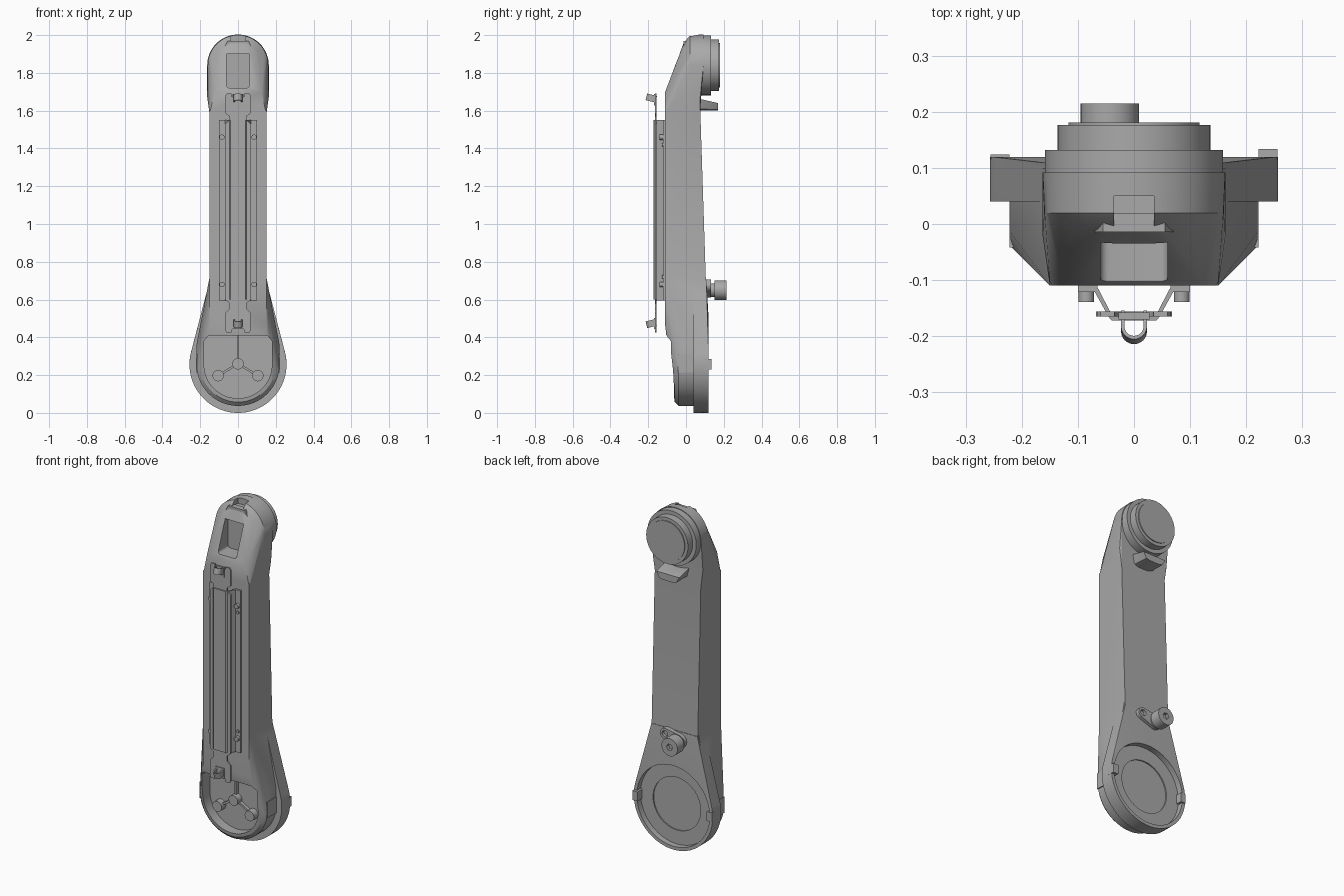
import bpy, bmesh, math
from mathutils import Vector, Matrix

old = bpy.data.objects.get("Cube")
if old:
    bpy.data.objects.remove(old, do_unlink=True)

grey = bpy.data.materials.new("plain grey")
grey.use_nodes = True
COLOUR = (0.4, 0.4, 0.4, 1)
grey.diffuse_color = COLOUR
for node in grey.node_tree.nodes:
    if node.type == 'BSDF_PRINCIPLED':
        node.inputs["Base Color"].default_value = COLOUR


def finish(name, bm):
    bmesh.ops.recalc_face_normals(bm, faces=bm.faces)
    mesh = bpy.data.meshes.new(name)
    bm.to_mesh(mesh)
    bm.free()
    mesh.materials.append(grey)
    obj = bpy.data.objects.new(name, mesh)
    bpy.context.scene.collection.objects.link(obj)
    return obj


def hull(name, points):
    bm = bmesh.new()
    for p in points:
        bm.verts.new(p)
    res = bmesh.ops.convex_hull(bm, input=bm.verts)
    junk = {g for g in res["geom_interior"] + res["geom_unused"] if isinstance(g, bmesh.types.BMVert)}
    bmesh.ops.delete(bm, geom=list(junk), context='VERTS')
    bmesh.ops.dissolve_limit(bm, angle_limit=0.01, verts=bm.verts, edges=bm.edges)
    return finish(name, bm)


def extrude(name, start, step):
    """Polygon of 3D points swept along a vector."""
    bm = bmesh.new()
    face = bm.faces.new([bm.verts.new(p) for p in start])
    res = bmesh.ops.extrude_face_region(bm, geom=[face], use_keep_orig=True)
    verts = [g for g in res["geom"] if isinstance(g, bmesh.types.BMVert)]
    bmesh.ops.translate(bm, verts=verts, vec=step)
    return finish(name, bm)


def prism(name, outline, y0, y1):
    return extrude(name, [(x, y0, z) for x, z in outline], (0, y1 - y0, 0))


def upright(name, outline, z0, z1):
    return extrude(name, [(x, y, z0) for x, y in outline], (0, 0, z1 - z0))


def arc(cx, cz, r, a0, a1, n):
    step = math.radians(a1 - a0) / n
    a = math.radians(a0)
    return [(cx + r * math.cos(a + i * step), cz + r * math.sin(a + i * step)) for i in range(n + 1)]


def disc(name, x, z, r, y0, y1, n=48):
    return prism(name, arc(x, z, r, 0, 360, n)[:-1], y0, y1)


def box(name, x0, x1, y0, y1, z0, z1):
    return prism(name, [(x0, z0), (x1, z0), (x1, z1), (x0, z1)], y0, y1)


def at(y, pts):
    return [(x, y, z) for x, z in pts]


def both(pts):
    return [(s * x, y, z) for x, y, z in pts for s in (1, -1)]


def combine(obj, others, operation):
    """Apply booleans, then drop the helper objects."""
    for other in others:
        other.hide_render = True
        mod = obj.modifiers.new("bool", 'BOOLEAN')
        mod.operation, mod.solver, mod.object = operation, 'EXACT', other
    graph = bpy.context.evaluated_depsgraph_get()
    mesh = bpy.data.meshes.new_from_object(obj.evaluated_get(graph))
    obj.modifiers.clear()
    obj.data = mesh
    for other in others:
        bpy.data.objects.remove(other, do_unlink=True)


LOW, TOP = 0.257, 1.84   # heights of the two pivots

# Arm casing: shaft, flared base, pivot flange and sloping head
casing = hull("arm_casing", both([
    (.15, -.11, 1.6), (.15, .075, 1.62), (.15, -.11, .46), (.15, -.06, .37), (.15, .115, .4)]))
flare = hull("flare", at(-.06, arc(0, LOW, .2, 180, 360, 32)) + at(-.04, arc(0, LOW, .22, 180, 360, 32))
             + at(.1, arc(0, LOW, .22, 180, 360, 32))
             + both([(.2, -.06, .36), (.22, -.015, .36), (.22, .1, .36), (.15, -.11, .72),
                     (.15, -.11, .46), (.15, .1, .72)]))
flange = hull("flange", at(.04, arc(0, LOW, LOW, 160, 380, 56)) + at(.119, arc(0, LOW, LOW, 0, 360, 72))
              + both([(.15, .04, .7), (.15, .108, .7)]))
head = hull("head", at(-.008, arc(0, TOP, .13, 0, 180, 32)) + at(.02, arc(0, TOP, .16, 0, 180, 32))
            + at(.092, arc(0, TOP, .163, 0, 180, 32))
            + both([(.125, -.11, 1.7), (.15, -.11, 1.58), (.15, .074, 1.58),
                    (.163, -.02, 1.67), (.163, .075, 1.67)]))
combine(casing, [flare, flange, head], 'UNION')

# Hollows: front tray, rear dish, head slot and crown notch
tray = prism("tray", arc(0, LOW, .18, 180, 360, 40) + [(.18, .38), (.155, .41), (-.155, .41), (-.18, .38)],
             -.3, -.005)
dish = disc("dish", 0, LOW, .237, .085, .3, 72)
well = disc("well", 0, LOW, .155, .078, .2, 64)
slot = prism("slot", arc(-.045, 1.735, .015, 180, 270, 5) + arc(.045, 1.735, .015, 270, 360, 5)
             + [(.06, 1.9), (-.06, 1.9)], -.3, -.006)
notch = box("notch", -.036, .036, -.1, .05, 1.965, 2.1)
combine(casing, [tray, dish, well, slot, notch], 'DIFFERENCE')

prism("crown_clip", [(-.07, 1.94), (-.04, 1.955), (.04, 1.955), (.07, 1.94), (.055, 1.97), (-.055, 1.97)],
      -.014, .02)

# Upper pivot stack
disc("pivot_collar", 0, TOP, .159, .07, .132, 64)
disc("pivot_drum", 0, TOP, .136, .125, .176, 64)
disc("pivot_cap", 0, TOP, .117, .17, .181, 64)

# Wedge key below the upper pivot
key = hull("wedge_key", both([(.075, .06, 1.665), (.06, .06, 1.61), (.075, .17, 1.64),
                              (.055, .17, 1.605), (.03, .17, 1.6), (.03, .06, 1.6)]))
combine(key, [disc("key_groove", 0, TOP, .19, .05, .3, 64)], 'DIFFERENCE')

# Rear link with its pin
PIN, EYE = Vector((-.043, .65)), Vector((.045, .675))
link = hull("pin_link", [p for y in (.08, .132) for c, r in ((PIN, .04), (EYE, .032))
                         for p in at(y, arc(c.x, c.y, r, 0, 360, 28))])
combine(link, [disc("link_hole", EYE.x, EYE.y, .018, .115, .2, 24)], 'DIFFERENCE')
disc("pin_neck", PIN.x, PIN.y, .036, .12, .16, 32)
pin = disc("pin_head", PIN.x, PIN.y, .052, .152, .215, 40)
combine(pin, [disc("pin_socket", PIN.x, PIN.y, .02, .195, .3, 6)], 'DIFFERENCE')

# Base clips on both sides
for s, side in ((1, "left"), (-1, "right")):
    box(side + "_rim_clip", s * .222, s * .256, .09, .134 if s > 0 else .124, .23, .285)
    box(side + "_side_clip", s * .185, s * .222, -.042, .045, .215, .31)

# Tray posts and ribs
hub = Vector((0, .26))
for name, end, post in (("hub", hub, True), ("left", Vector((.105, .197)), True),
                        ("right", Vector((-.105, .197)), True), ("upper", Vector((0, .41)), False)):
    if post:
        disc(name + "_tray_post", end.x, end.y, .03, -.045, 0, 28)
    if end != hub:
        n = (end - hub).orthogonal().normalized() * .006
        prism(name + "_tray_rib", [hub + n, end + n, end - n, hub - n], -.025, 0)

# Front strip with waisted ends
side = [(.06, .425), (.066, .435), (.066, .53), (.045, .55), (.045, .58), (.068, .6),
        (.068, 1.53), (.045, 1.55), (.045, 1.57), (.066, 1.585), (.066, 1.68), (.06, 1.69)]
strip = prism("front_strip", side + [(-x, z) for x, z in reversed(side)], -.165, -.156)
combine(strip, [disc("strip_notch", 0, z, .035, -.2, -.1, 24) for z in (.425, 1.69)], 'DIFFERENCE')

# Raised spine on the strip
upright("strip_spine", [(-.05, -.16), (-.04, -.172), (.04, -.172), (.05, -.16)], .6, 1.55)

# Rails that hold the strip, and their studs
for s, side in ((1, "left"), (-1, "right")):
    rail = [(.1, -.108), (.1, -.121), (.07, -.121), (.05, -.157), (.042, -.157), (.065, -.113), (.065, -.108)]
    upright(side + "_rail", [(s * x, y) for x, y in rail], .595, 1.55)
    for i, (z, r) in enumerate(((1.46, .014), (1.42, .009), (.72, .009), (.68, .014))):
        disc(f"{side}_stud_{i + 1}", s * .085, z, r, -.139 if r > .01 else -.128, -.115, 16)

# Tilted spring clips at both strip ends
for z, tilt, where in ((1.662, -.25, "upper"), (.478, .25, "lower")):
    outer = [(x, y) for x, y in arc(0, -.188, .023, 180, 360, 16)]
    inner = [(x, y) for x, y in arc(0, -.188, .017, 360, 180, 16)]
    clip = upright(where + "_spring_clip", [(-.023, -.158)] + outer + [(.023, -.158), (.017, -.158)]
                   + inner + [(-.017, -.158)], -.018, .018)
    pivot = Vector((0, -.165, 0))
    clip.data.transform(Matrix.Translation((0, -.165, z)) @ Matrix.Rotation(tilt, 4, 'X')
                        @ Matrix.Translation(-pivot))
    box(where + "_strip_tongue", -.028, .028, -.17, -.158, z - .035, z + .025)

# Smooth the rounded walls, keep hard edges
for obj in bpy.context.scene.objects:
    obj.select_set(obj.type == 'MESH')
bpy.context.view_layer.objects.active = casing
bpy.ops.object.shade_smooth_by_angle(angle=math.radians(25))
